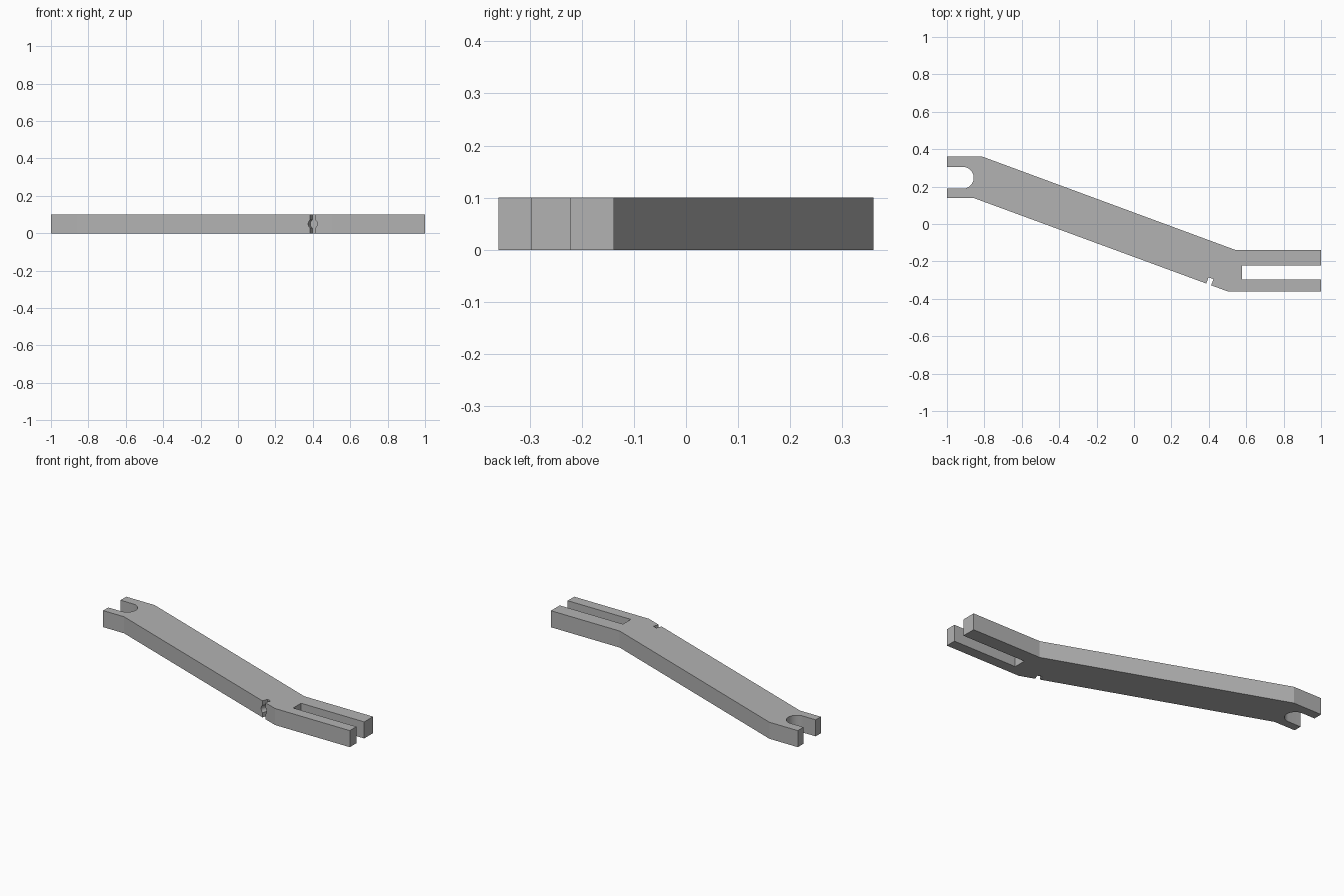
import bpy, bmesh
from math import pi, sin, cos, radians
from mathutils import Vector, Matrix

cube = bpy.data.objects.get("Cube")
if cube:
    bpy.data.objects.remove(cube, do_unlink=True)

THICK = 0.1

grey = bpy.data.materials.new("plain grey")
grey.use_nodes = True
grey.diffuse_color = (0.45, 0.45, 0.45, 1)
grey.node_tree.nodes["Principled BSDF"].inputs["Base Color"].default_value = grey.diffuse_color


def make_object(name, bm):
    bmesh.ops.recalc_face_normals(bm, faces=bm.faces)
    mesh = bpy.data.meshes.new(name)
    bm.to_mesh(mesh)
    bm.free()
    mesh.materials.append(grey)
    obj = bpy.data.objects.new(name, mesh)
    bpy.context.collection.objects.link(obj)
    return obj


# Notch frame on the sloping front edge
edge_start, edge_end = Vector((-0.86, 0.14)), Vector((0.5, -0.36))
along = (edge_end - edge_start).normalized()
inward = Vector((-along.y, along.x))
notch = edge_start.lerp(edge_end, 0.926)
half, depth = 0.014, 0.035
notch_points = [notch - along * half,
                notch - along * half + inward * depth,
                notch + along * half + inward * depth,
                notch + along * half]

# Round bottom of the open fork
centre, radius, steps = Vector((-0.915, 0.247)), 0.058, 24
fork_arc = [centre + radius * Vector((cos(a), sin(a)))
            for a in (pi / 2 - pi * i / steps for i in range(steps + 1))]

# Plate outline, counter-clockwise from the fork
outline = [(-1, 0.189), (-1, 0.14), edge_start, *notch_points, edge_end,
           (1, -0.36), (1, -0.297), (0.577, -0.297), (0.577, -0.222),
           (1, -0.222), (1, -0.138), (0.54, -0.138), (-0.81, 0.36),
           (-1, 0.36), (-1, 0.305), *fork_arc]
bm = bmesh.new()
face = bm.faces.new([bm.verts.new((p[0], p[1], 0)) for p in outline])
top = bmesh.ops.extrude_face_region(bm, geom=[face])["geom"]
bmesh.ops.translate(bm, vec=(0, 0, THICK),
                    verts=[g for g in top if isinstance(g, bmesh.types.BMVert)])
arm = make_object("offset_arm", bm)

# Blind round hole widening the notch at mid height
bm = bmesh.new()
axis = Vector((inward.x, inward.y, 0))
middle = Vector((notch.x, notch.y, THICK / 2))
bmesh.ops.create_cone(
    bm, cap_ends=True, segments=32, radius1=0.026, radius2=0.026, depth=2 * depth - 0.002,
    matrix=Matrix.Translation(middle) @ axis.to_track_quat("Z", "Y").to_matrix().to_4x4())
cutter = make_object("hole_cutter", bm)
cutter.hide_render = True

cut = arm.modifiers.new("round hole", "BOOLEAN")
cut.operation, cut.object, cut.solver = "DIFFERENCE", cutter, "EXACT"
bpy.ops.object.select_all(action="DESELECT")
arm.select_set(True)
bpy.context.view_layer.objects.active = arm
bpy.ops.object.modifier_apply(modifier=cut.name)
bpy.data.objects.remove(cutter, do_unlink=True)
bpy.ops.object.shade_smooth_by_angle(angle=radians(15))
